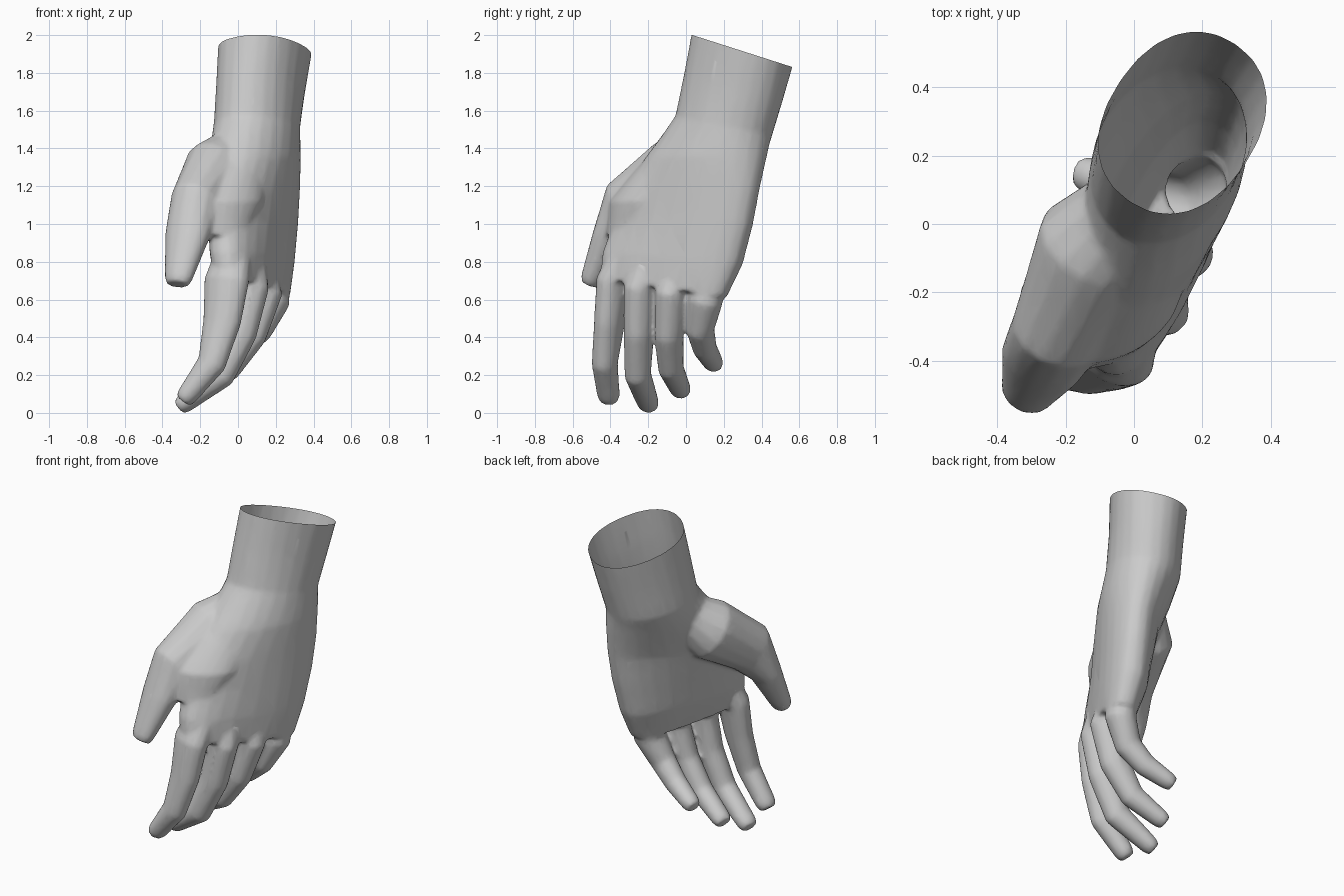
import bpy, bmesh, math
from mathutils import Vector

if "Cube" in bpy.data.objects:
    bpy.data.objects.remove(bpy.data.objects["Cube"])

ACROSS = Vector((0.46, 0.89, 0)).normalized()   # thumb side -> little finger side


def loft(name, rings):
    """Skin a list of equal-length vertex rings into one closed solid."""
    bm = bmesh.new()
    loops = [[bm.verts.new(p) for p in ring] for ring in rings]
    n = len(loops[0])
    for a, b in zip(loops, loops[1:]):
        for i in range(n):
            j = (i + 1) % n
            bm.faces.new((a[i], a[j], b[j], b[i]))
    bm.faces.new(loops[0])
    bm.faces.new(loops[-1])
    bmesh.ops.recalc_face_normals(bm, faces=bm.faces[:])
    mesh = bpy.data.meshes.new(name)
    bm.to_mesh(mesh)
    bm.free()
    ob = bpy.data.objects.new(name, mesh)
    bpy.context.collection.objects.link(ob)
    return ob


def palm_ring(x, y, z, a, b, angle, tilt, power, n=24):
    """Rounded oval turned about z, leaning by tilt along y."""
    c, s = math.cos(math.radians(angle)), math.sin(math.radians(angle))
    pts = []
    for i in range(n):
        t = 2 * math.pi * i / n
        u = a * math.copysign(abs(math.cos(t)) ** power, math.cos(t))
        v = b * math.copysign(abs(math.sin(t)) ** power, math.sin(t))
        dx, dy = u * c - v * s, u * s + v * c
        pts.append((x + dx, y + dy, z + tilt * dy))
    return pts


def digit(name, stations, n=12):
    """Tapered finger: stations are (x, y, z, half width, half thickness)."""
    pts = [Vector(s[:3]) for s in stations]
    rings = []
    for k, st in enumerate(stations):
        tan = (pts[min(k + 1, len(pts) - 1)] - pts[max(k - 1, 0)]).normalized()
        side = (ACROSS - tan * ACROSS.dot(tan)).normalized()
        up = tan.cross(side)

        def ring(center, f):
            return [center + side * (math.cos(2 * math.pi * i / n) * st[3] * f)
                    + up * (math.sin(2 * math.pi * i / n) * st[4] * f) for i in range(n)]
        rings.append(ring(pts[k], 1))
        if k == len(stations) - 1:          # blunt tip
            rings.append(ring(pts[k] + tan * 0.035, 0.8))
    return loft(name, rings)


parts = []

# Wrist running down into the palm (overlong at the top, trimmed later)
parts.append(loft("wrist_and_palm", [palm_ring(*r) for r in (
    (0.155, 0.320, 2.03, 0.278, 0.224, 56, -0.32, 0.9),
    (0.142, 0.297, 1.92, 0.278, 0.220, 56, -0.32, 0.9),
    (0.12, 0.250, 1.72, 0.275, 0.212, 57, -0.28, 0.95),
    (0.10, 0.200, 1.52, 0.272, 0.212, 59, -0.20, 1),
    (0.09, 0.110, 1.36, 0.345, 0.205, 62, 0.0, 1),
    (0.085, 0.030, 1.18, 0.395, 0.172, 62, 0.0, 0.95),
    (0.08, -0.015, 1.00, 0.405, 0.155, 63, 0.0, 0.88),
    (0.075, -0.070, 0.82, 0.400, 0.140, 65, -0.08, 0.8),
    (0.08, -0.120, 0.66, 0.362, 0.108, 65, -0.15, 0.75))]))

# Thumb with its fleshy base
parts.append(digit("thumb", [
    (0.02, 0.10, 1.44, 0.11, 0.11),
    (-0.115, -0.06, 1.28, 0.185, 0.175),
    (-0.22, -0.31, 1.10, 0.155, 0.14),
    (-0.27, -0.40, 0.93, 0.092, 0.125),
    (-0.315, -0.495, 0.71, 0.06, 0.078)], 14))

# Web of flesh between thumb and index finger
parts.append(loft("thumb_web", [palm_ring(*r) for r in (
    (0.04, 0.11, 1.46, 0.14, 0.14, 40, 0, 1),
    (-0.03, -0.06, 1.30, 0.21, 0.185, 40, 0, 1),
    (-0.07, -0.25, 1.12, 0.22, 0.14, 25, 0, 1),
    (-0.11, -0.35, 0.94, 0.15, 0.07, 12, 0, 1))]))

# Four curled fingers
for name, stations in (
    ("index_finger", [
        (-0.01, -0.29, 0.90, 0.08, 0.09),
        (-0.06, -0.38, 0.70, 0.088, 0.128),
        (-0.085, -0.405, 0.48, 0.076, 0.108),
        (-0.14, -0.43, 0.26, 0.068, 0.08),
        (-0.27, -0.41, 0.09, 0.062, 0.056)]),
    ("middle_finger", [
        (0.06, -0.17, 0.88, 0.08, 0.08),
        (0.06, -0.24, 0.66, 0.086, 0.11),
        (0.01, -0.25, 0.42, 0.078, 0.094),
        (-0.09, -0.255, 0.20, 0.071, 0.077),
        (-0.285, -0.20, 0.05, 0.061, 0.053)]),
    ("ring_finger", [
        (0.11, 0.0, 0.85, 0.08, 0.08),
        (0.135, -0.075, 0.63, 0.087, 0.105),
        (0.065, -0.09, 0.41, 0.076, 0.089),
        (-0.055, -0.08, 0.235, 0.069, 0.073),
        (-0.225, -0.03, 0.125, 0.059, 0.053)]),
    ("little_finger", [
        (0.17, 0.14, 0.80, 0.09, 0.08),
        (0.185, 0.10, 0.59, 0.096, 0.092),
        (0.105, 0.075, 0.44, 0.075, 0.08),
        (0.0, 0.10, 0.34, 0.066, 0.067),
        (-0.135, 0.145, 0.265, 0.056, 0.052)])):
    parts.append(digit(name, stations))

# Fuse the parts into one skin and soften the joins
bpy.ops.object.select_all(action='DESELECT')
for ob in parts:
    ob.select_set(True)
hand = parts[0]
bpy.context.view_layer.objects.active = hand
bpy.ops.object.join()
hand.name = "hand"
fuse = hand.modifiers.new("fuse", 'REMESH')
fuse.mode = 'VOXEL'
fuse.voxel_size = 0.011
soften = hand.modifiers.new("soften", 'SMOOTH')
soften.factor = 0.5
soften.iterations = 14
reduce = hand.modifiers.new("reduce", 'DECIMATE')
reduce.ratio = 0.15
for m in ("fuse", "soften", "reduce"):
    bpy.ops.object.modifier_apply(modifier=m)

# Cut the wrist open along its slanted rim
bm = bmesh.new()
bm.from_mesh(hand.data)
bmesh.ops.bisect_plane(bm, geom=bm.verts[:] + bm.edges[:] + bm.faces[:],
                       plane_co=(0.14, 0.297, 1.916), plane_no=(0, 0.32, 1),
                       clear_outer=True)
bm.to_mesh(hand.data)
bm.free()
bpy.ops.object.shade_smooth_by_angle(angle=math.radians(60))
